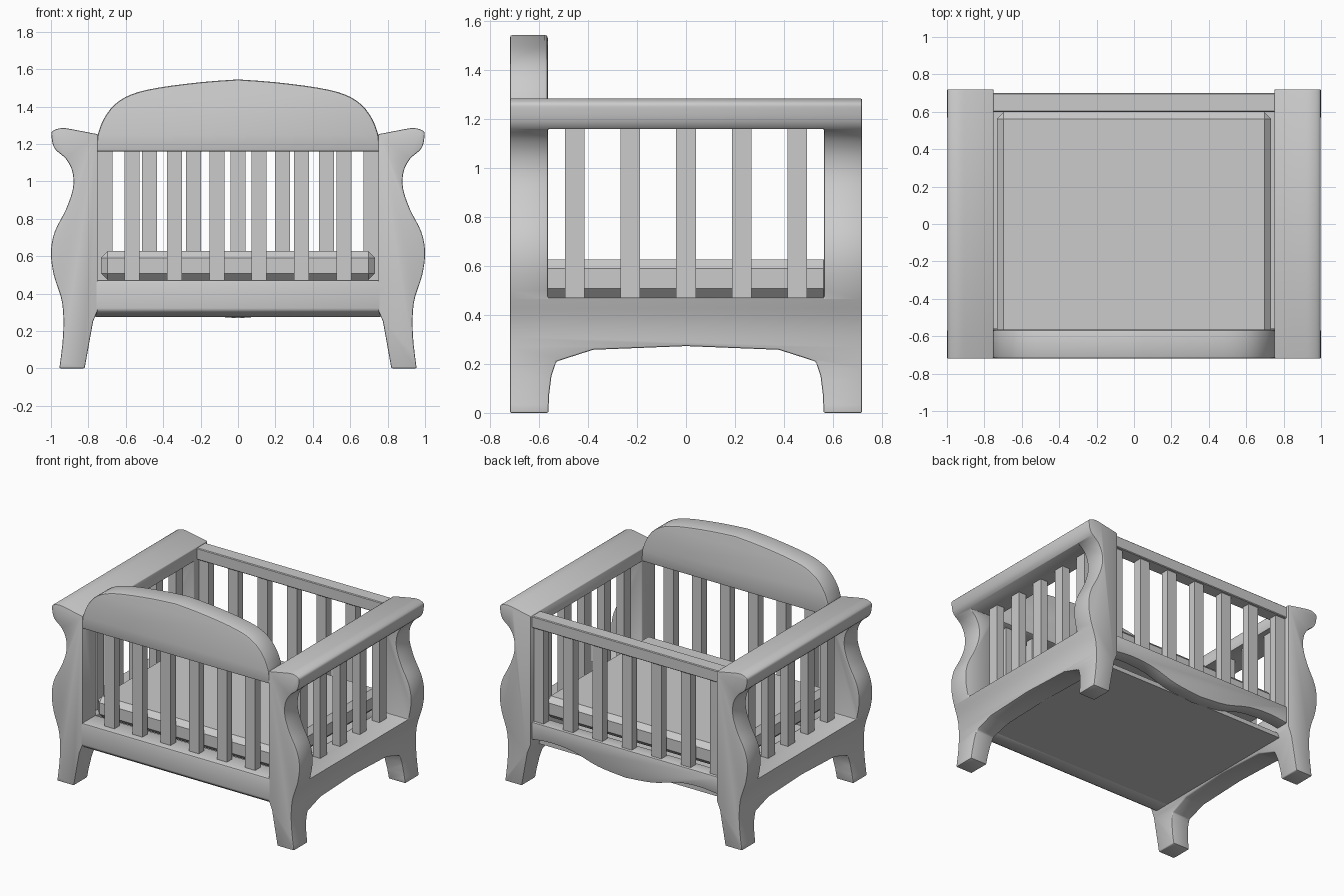
import bpy, bmesh, math
from mathutils import Vector

if "Cube" in bpy.data.objects:
    bpy.data.objects.remove(bpy.data.objects["Cube"])


def smooth_line(pts, n=4):
    """Catmull-Rom curve through 2D points."""
    p = [Vector(q) for q in [pts[0]] + list(pts) + [pts[-1]]]
    out = []
    for i in range(1, len(p) - 2):
        a, b, c, d = p[i - 1:i + 3]
        for k in range(n):
            t = k / n
            out.append(0.5 * (2 * b + (c - a) * t + (2 * a - 5 * b + 4 * c - d) * t ** 2
                              + (3 * b - a - 3 * c + d) * t ** 3))
    return [tuple(v) for v in out] + [tuple(pts[-1])]


def prism(name, pts, axis, lo, hi):
    """Extrude an (x,z) profile along y, or a (y,z) profile along x."""
    bm = bmesh.new()
    vs = [bm.verts.new((a, lo, b) if axis == 'y' else (lo, a, b)) for a, b in pts]
    face = bm.faces.new(vs)
    ext = bmesh.ops.extrude_face_region(bm, geom=[face])['geom']
    step = Vector((0, hi - lo, 0)) if axis == 'y' else Vector((hi - lo, 0, 0))
    bmesh.ops.translate(bm, vec=step, verts=[g for g in ext if isinstance(g, bmesh.types.BMVert)])
    bmesh.ops.recalc_face_normals(bm, faces=bm.faces)
    me = bpy.data.meshes.new(name)
    bm.to_mesh(me)
    bm.free()
    ob = bpy.data.objects.new(name, me)
    bpy.context.collection.objects.link(ob)
    return ob


def box(name, x0, x1, y0, y1, z0, z1):
    return prism(name, [(x0, z0), (x1, z0), (x1, z1), (x0, z1)], 'y', y0, y1)


def finish(ob, cutters=(), bevel=0.0, segments=2, mirror=False):
    """Apply cuts, edge rounding and mirroring, then smooth by angle."""
    bpy.ops.object.select_all(action='DESELECT')
    ob.select_set(True)
    bpy.context.view_layer.objects.active = ob
    for c in cutters:
        m = ob.modifiers.new('cut', 'BOOLEAN')
        m.operation, m.solver, m.object = 'DIFFERENCE', 'EXACT', c
    if bevel:
        m = ob.modifiers.new('round', 'BEVEL')
        m.width, m.segments = bevel, segments
        m.limit_method, m.angle_limit = 'ANGLE', math.radians(50)
    if mirror:
        ob.modifiers.new('mirror', 'MIRROR').use_mirror_merge = False
    for m in list(ob.modifiers):
        bpy.ops.object.modifier_apply(modifier=m.name)
    for c in cutters:
        bpy.data.objects.remove(c)
    if segments > 1:
        bpy.ops.object.shade_smooth_by_angle(angle=math.radians(40))


# Curved end frames: posts, legs, top rail and arched bottom rail in one
outer = smooth_line([(0.955, 0), (0.935, 0.18), (0.94, 0.35), (0.985, 0.5), (1.0, 0.62),
                     (0.98, 0.73), (0.92, 0.85), (0.883, 0.96), (0.885, 1.05), (0.92, 1.12),
                     (0.98, 1.175), (0.997, 1.24), (0.99, 1.27), (0.94, 1.285), (0.88, 1.277)])
inner = [(0.75, 1.252), (0.75, 0.31), (0.775, 0.25), (0.82, 0)]
frame = prism('end_frames', outer + inner, 'y', -0.72, 0.72)
window = box('window_cutter', 0.6, 1.2, -0.565, 0.565, 0.472, 1.16)
half = [(0.565, -0.1), (0.56, 0.07), (0.55, 0.15), (0.53, 0.21), (0.38, 0.258), (0, 0.273)]
arch = prism('arch_cutter', half + [(-y, z) for y, z in reversed(half[:-1])], 'x', 0.6, 1.2)
finish(frame, [window, arch], bevel=0.012, mirror=True)

# Arched front board
half = smooth_line([(0.75, 1.25), (0.72, 1.33), (0.66, 1.41), (0.57, 1.465), (0.43, 1.50),
                    (0.2, 1.53), (0, 1.545)], 3)
outline = [(0.76, 1.16)] + half + [(-x, z) for x, z in reversed(half[:-1])] + [(-0.76, 1.16)]
finish(prism('front_board', outline, 'y', -0.72, -0.565), bevel=0.012)

# Front bottom rail with sloped underside
finish(prism('front_rail', [(-0.72, 0.31), (-0.67, 0.275), (-0.56, 0.275), (-0.56, 0.473),
                            (-0.72, 0.473)], 'x', -0.77, 0.77), bevel=0.012)

# Back top rail and wavy apron
finish(box('back_top_rail', -0.76, 0.76, 0.60, 0.70, 1.16, 1.245), bevel=0.005, segments=1)
half = smooth_line([(0.76, 0.345), (0.6, 0.36), (0.42, 0.345), (0.22, 0.29), (0, 0.268)], 4)
outline = half + [(-x, z) for x, z in reversed(half[:-1])] + [(-0.76, 0.473), (0.76, 0.473)]
finish(prism('back_apron', outline, 'y', 0.60, 0.70), bevel=0.006)

# Slats on all four sides
W = 0.04
for i in range(6):
    x = (i - 2.5) * 0.227
    box(f'front_slat_{i}', x - W, x + W, -0.67, -0.61, 0.46, 1.17)
for i in range(7):
    x = (i - 3) * 0.237
    box(f'back_slat_{i}', x - W, x + W, 0.62, 0.68, 0.46, 1.17)
for s, side in ((-1, 'left'), (1, 'right')):
    for i in range(5):
        y = (i - 2) * 0.2275
        box(f'{side}_slat_{i}', s * 0.82 - 0.03, s * 0.82 + 0.03, y - W, y + W, 0.46, 1.17)

# Floor panel and chamfered mattress
box('floor_panel', -0.77, 0.77, -0.6, 0.605, 0.278, 0.31)
finish(box('mattress', -0.733, 0.733, -0.6, 0.598, 0.472, 0.627), bevel=0.036, segments=1)
